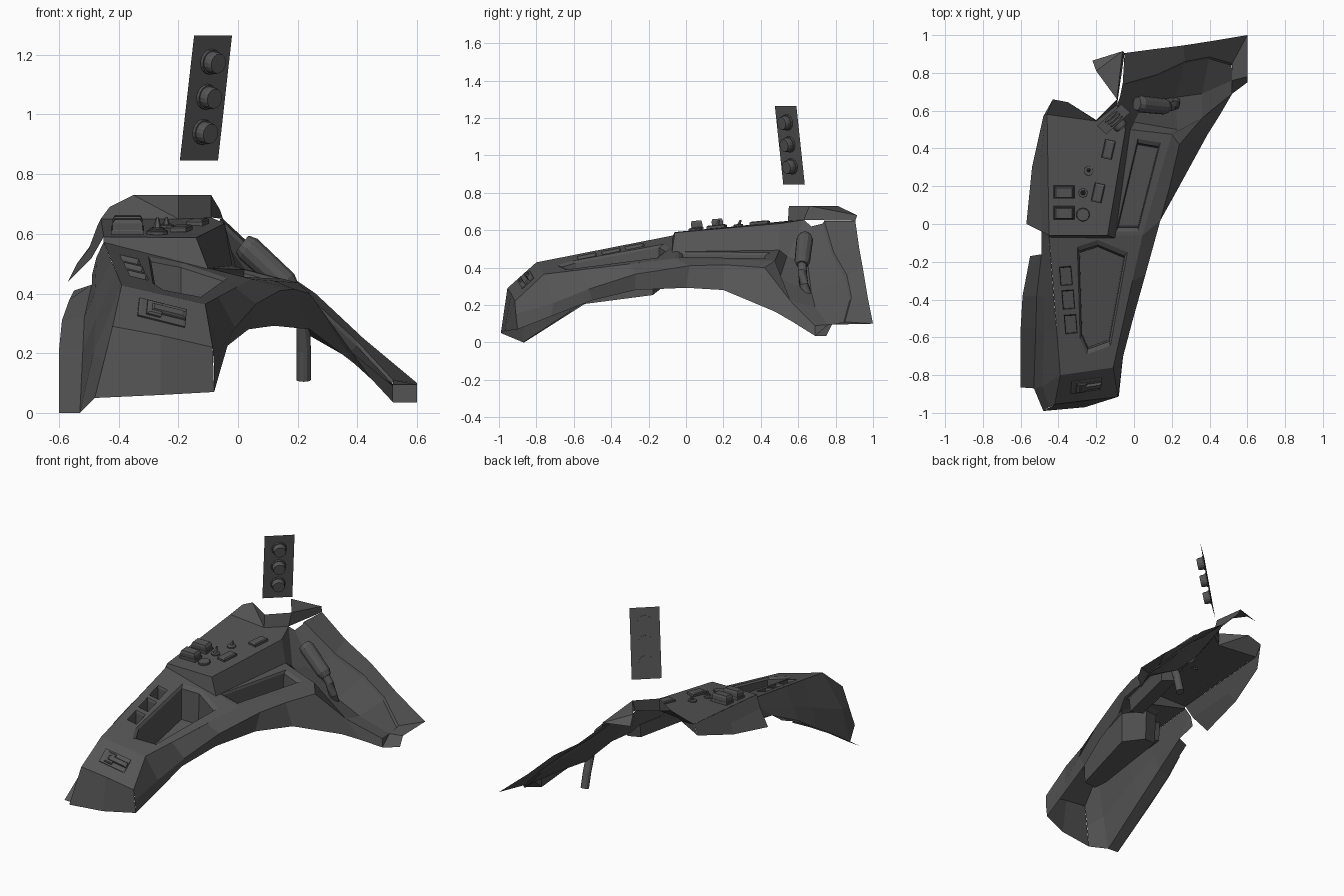
import bpy, bmesh, math
from mathutils import Vector, Matrix
from mathutils.geometry import tessellate_polygon

if "Cube" in bpy.data.objects:
    bpy.data.objects.remove(bpy.data.objects["Cube"])

UP = (0, 0, 1)


def mesh(name, verts, faces, out=UP):
    """Make an object whose normals agree with the 'out' direction."""
    bm = bmesh.new()
    vs = [bm.verts.new(v) for v in verts]
    for f in faces:
        bm.faces.new([vs[i] for i in f])
    bmesh.ops.remove_doubles(bm, verts=bm.verts, dist=0.0005)
    bmesh.ops.recalc_face_normals(bm, faces=bm.faces)
    o = Vector(out)
    if o.length and sum(f.normal.dot(o) * f.calc_area() for f in bm.faces) < 0:
        bmesh.ops.reverse_faces(bm, faces=bm.faces)
    me = bpy.data.meshes.new(name)
    bm.to_mesh(me)
    bm.free()
    ob = bpy.data.objects.new(name, me)
    bpy.context.collection.objects.link(ob)
    return ob


def loft(name, rows, out=UP, closed=False, caps=()):
    """Skin a list of equally long rows of points."""
    n = len(rows[0])
    verts = [p for r in rows for p in r]
    faces = []
    for i in range(len(rows) - 1):
        for j in range(n if closed else n - 1):
            k = (j + 1) % n
            faces.append((i * n + j, i * n + k, (i + 1) * n + k, (i + 1) * n + j))
    faces += [[c * n + j for j in range(n)] for c in caps]
    return mesh(name, verts, faces, out)


def plate_z(x, y):
    return 0.46 - 0.252 * x + (0.176 if y < -0.06 else 0.05) * (y + 0.06)


def on_plate(x, y, dz=0.0):
    return (x, y, plate_z(x, y) + dz)


def plate(name, outline, holes):
    loops = [[Vector(on_plate(*p)) for p in l] for l in [outline] + holes]
    flat = [[Vector((v.x, v.y, 0)) for v in l] for l in loops]
    mesh(name, [v for l in loops for v in l], tessellate_polygon(flat))


def pocket(name, outline, depth):
    cx = sum(p[0] for p in outline) / len(outline)
    cy = sum(p[1] for p in outline) / len(outline)
    rows = [[on_plate(cx + (x - cx) * s, cy + (y - cy) * s, d) for x, y in outline]
            for s, d in ((1, 0), (0.91, -0.012), (0.88, -depth))]
    loft(name, rows, UP, True, (2,))


def rect(cx, cy, w, h, a):
    c, s = math.cos(a), math.sin(a)
    return [(cx + u * w / 2 * c - v * h / 2 * s, cy + u * w / 2 * s + v * h / 2 * c)
            for u, v in ((-1, -1), (1, -1), (1, 1), (-1, 1))]


def prism(name, base, top_scale, height, frame):
    """Extruded, tapered outline placed with a matrix."""
    rows = [[frame @ Vector((x * s, y * s, z)) for x, y in base]
            for s, z in ((1, 0), (1, height * 0.75), (top_scale, height))]
    return loft(name, rows, (0, 0, 0), True, (0, 2))


def ring(r, n):
    return [(r * math.cos(2 * math.pi * i / n), r * math.sin(2 * math.pi * i / n)) for i in range(n)]


def tube(name, pts, radii, n=12):
    rows = []
    pts = [Vector(p) for p in pts]
    for i, p in enumerate(pts):
        d = pts[min(i + 1, len(pts) - 1)] - pts[max(i - 1, 0)]
        q = d.to_track_quat('Z', 'Y')
        rows.append([p + q @ Vector((x, y, 0)) for x, y in ring(radii[i], n)])
    loft(name, rows, (0, 0, 0), True, (0, len(rows) - 1))


# Sloping top plates with storage pockets
big = [(-.30, -.12), (-.19, -.085), (-.035, -.15), (-.125, -.645), (-.25, -.69), (-.285, -.61)]
small = [rect(-.335 - .025 * (-.53 - y) / -.25, y, .062, .1, .08) for y in (-.275, -.4, -.53)]
long = [(.02, .45), (.14, .43), (.02, -.04), (-.095, -.04)]
plate("front_plate", [(-.39, -.8), (-.11, -.76), (.045, -.06), (-.45, -.06)], [big] + small)
plate("rear_plate", [(-.16, -.06), (.045, -.06), (.2, .475), (-.02, .5)], [long])
pocket("large_pocket", big, .2)
pocket("long_pocket", long, .1)
for i, s in enumerate(small):
    pocket(f"small_pocket_{i}", s, .12)

# Nose: vertical front face and slope
loft("nose", [[(-.48, -.99, .05), (-.26, -.97, .06), (-.08, -.90, .07)],
              [(-.42, -.955, .29), (-.26, -.935, .26), (-.085, -.915, .22)],
              [on_plate(-.39, -.8), on_plate(-.26, -.781), on_plate(-.11, -.76)]], (0, -1, .5))
# Arched right flank
loft("right_flank", [
    [(-.085, -.915, .22), (-.08, -.91, .15), (-.08, -.90, .07)],
    [on_plate(-.11, -.76), (-.06, -.71, .21), (-.06, -.72, .14)],
    [on_plate(-.066, -.56), (-.01, -.52, .285), (-.035, -.5, .225)],
    [on_plate(-.008, -.3), (.06, -.27, .365), (.035, -.27, .28)],
    [on_plate(.045, -.06), (.14, .02, .41), (.12, 0, .292)],
    [on_plate(.12, .2), (.19, .2, .415), (.24, .2, .28)],
    [on_plate(.2, .475), (.24, .42, .40), (.39, .475, .165)],
    [(.23, .5, .34), (.36, .56, .22), (.45, .57, .11)],
    [(.36, .56, .22), (.52, .69, .09), (.52, .69, .035)]], (1, -.3, .3))
# Left side wall, and the sheet that ramps up along its foot
foot = [(-.53, -.87, 0), (-.52, -.55, .21), (-.515, -.38, .32), (-.49, -.16, .43)]
loft("left_side", [
    [(-.42, -.955, .29), (-.45, -.97, .17), (-.48, -.99, .05)],
    [on_plate(-.39, -.8), (-.485, -.86, .2), foot[0]],
    [on_plate(-.407, -.59), (-.475, -.57, .32), foot[1]],
    [on_plate(-.425, -.38), (-.48, -.38, .4), foot[2]],
    [on_plate(-.45, -.06), (-.475, -.08, .5), foot[3]],
    [on_plate(-.45, -.06), (-.475, -.04, .52), (-.49, -.04, .46)]], (-1, 0, 0))
loft("side_ramp", [foot, [(-.6, -.865, 0), (-.6, -.55, .21), (-.59, -.38, .31), (-.565, -.25, .38)],
                   [(-.6, -.865, 0), (-.6, -.55, .20), (-.59, -.38, .30), (-.565, -.25, .37)]], (-.3, -.5, 1))
mesh("ramp_end", [foot[2], foot[3], (-.55, -.17, .41), (-.565, -.25, .38)], [range(4)], (-.3, 0, 1))

# Raised control console, walls and left skirt
top = [(-.45, -.06, .59), (-.14, -.06, .587), (-.045, .5, .635), (-.09, .63, .655), (-.2, .545, .65), (-.46, .58, .65)]
mesh("console_top", top, [range(6)])
loft("console_wall", [top[:4],
                      [on_plate(-.45, -.07), on_plate(-.1, -.075), on_plate(-.02, .5), (.0, .54, .46)]], (1, -1, .2))
mesh("rear_step", [on_plate(-.02, .5), on_plate(.2, .475), (.23, .5, .34), (0, .54, .46)], [range(4)], (0, 1, .2))
loft("left_skirt", [[(-.45, -.06, .59), (-.49, -.04, .52), (-.57, 0, .44)],
                    [(-.455, .27, .62), (-.5, .27, .55), (-.54, .3, .5)],
                    [(-.46, .58, .65), (-.47, .58, .63), (-.48, .57, .58)]], (-1, 0, .5))
# Upright fins either side of the notch
mesh("left_fin", [(-.48, .57, .58), (-.46, .58, .65), (-.2, .545, .65), (-.43, .66, .69), (-.35, .645, .73), (-.2, .55, .73)],
     [(0, 1, 3), (1, 2, 4, 3), (2, 5, 4)], (0, -1, .3))
mesh("notch_wall", [(-.2, .545, .65), (-.09, .63, .655), (-.09, .66, .73), (-.2, .55, .73)], [range(4)], (1, -1, 0))
mesh("right_fin", [(-.09, .63, .655), (-.09, .66, .73), (-.2, .81, .73), (-.22, .865, .68), (-.06, .915, .68), (-.05, .905, .65)],
     [(0, 1, 4, 5), (1, 2, 4), (2, 3, 4)], (.5, 0, 1))

# Hollow rear wing with a shallow curved inset
arc = [(-.06, .74, .65), (.12, .79, .48), (.27, .86, .36), (.4, .885, .24), (.52, .85, .11)]
loft("rear_wing", [
    [(-.05, .905, .65), (.1, .925, .51), (.26, .945, .40), (.42, .97, .25), (.6, 1, .1)], arc,
    [(x - .003, y - .01, z - .015) for x, y, z in arc],
    [(-.075, .67, .62), (.06, .65, .43), (.22, .67, .27), (.36, .69, .19), (.52, .76, .095)],
    [(-.09, .63, .655), (0, .54, .46), (.23, .5, .34), (.36, .56, .22), (.52, .69, .09)]])
mesh("wing_tip", [(.52, .85, .11), (.6, 1, .1), (.6, .78, .095), (.52, .76, .095), (.52, .69, .09),
                  (.52, .69, .035), (.6, .75, .035)],
     [(0, 1, 2, 3), (3, 2, 6, 5), (3, 5, 4)])
# Lever through the wing
tube("lever_grip", [(.015, .637, .565), (.035, .635, .55), (.16, .622, .435), (.18, .62, .415)],
     [.036, .045, .042, .03])
tube("lever_rod", [(.165, .621, .43), (.2, .622, .38), (.219, .63, .31), (.22, .665, .21), (.22, .69, .11)], [.024] * 5)


# Console controls
def console_at(x, y, a=0.0):
    return Matrix.Translation((x, y, .59 + .09 * (y + .06))) @ Matrix.Rotation(a, 4, 'Z') @ Matrix.Rotation(.09, 4, 'X')


for i, y in enumerate((.06, .17)):
    prism(f"switch_base_{i}", rect(0, 0, .11, .07, 0), .95, .015, console_at(-.37, y))
    prism(f"switch_cap_{i}", rect(0, 0, .1, .06, 0), .85, .05, console_at(-.37, y))
for i, (x, y) in enumerate(((-.135, .395), (-.19, .165))):
    prism(f"push_button_{i}", rect(0, 0, .056, .1, 0), .8, .018, console_at(x, y, -.22))
prism("round_dial", ring(.036, 12), .9, .012, console_at(-.27, .05))
for i, (x, y) in enumerate(((-.24, .28), (-.27, .165))):
    prism(f"knob_base_{i}", ring(.026, 8), .8, .012, console_at(x, y))
    tube(f"knob_stick_{i}", [(x, y, .615), (x, y + .012, .655)], [.016, .005], 6)

# Nose latch: frame and sliding bar on the slope
e1 = Vector((.28, .04, -.07)).normalized()
n = e1.cross(Vector((.03, .155, .138))).normalized()
latch = Matrix.Translation((-.255, -.855, .334)) @ Matrix((e1, n.cross(e1), n)).transposed().to_4x4()
prism("latch_frame", rect(0, 0, .165, .085, 0), .9, .008, latch)
prism("latch_bar", rect(.02, 0, .12, .03, 0), .8, .025, latch)
prism("latch_knob", rect(-.03, 0, .05, .065, 0), .8, .02, latch)

# Floating knob panel
tl, tr, br, bl = [Vector(p) for p in ((-.147, .475, 1.265), (-.02, .59, 1.265), (-.067, .635, .845), (-.195, .52, .845))]
ex = (tr - tl).normalized()
nz = (tl - bl).cross(-ex).normalized()
mesh("knob_panel", [tl, tr, br, bl], [range(4)], nz)
for i, t in enumerate((.21, .49, .77)):
    c = (tl + tr) / 2 * (1 - t) + (bl + br) / 2 * t - nz * .002
    frame = Matrix.Translation(c) @ Matrix((ex, nz.cross(ex), nz)).transposed().to_4x4()
    prism(f"panel_knob_{i}", ring(.043, 16), .96, .012, frame)
    prism(f"panel_knob_cap_{i}", ring(.037, 16), .9, .045, frame)

# Dark grey finish
mat = bpy.data.materials.new("dark_grey")
mat.diffuse_color = (.09, .09, .09, 1)
mat.use_nodes = True
mat.node_tree.nodes["Principled BSDF"].inputs["Base Color"].default_value = mat.diffuse_color
for ob in bpy.data.objects:
    ob.data.materials.append(mat)
